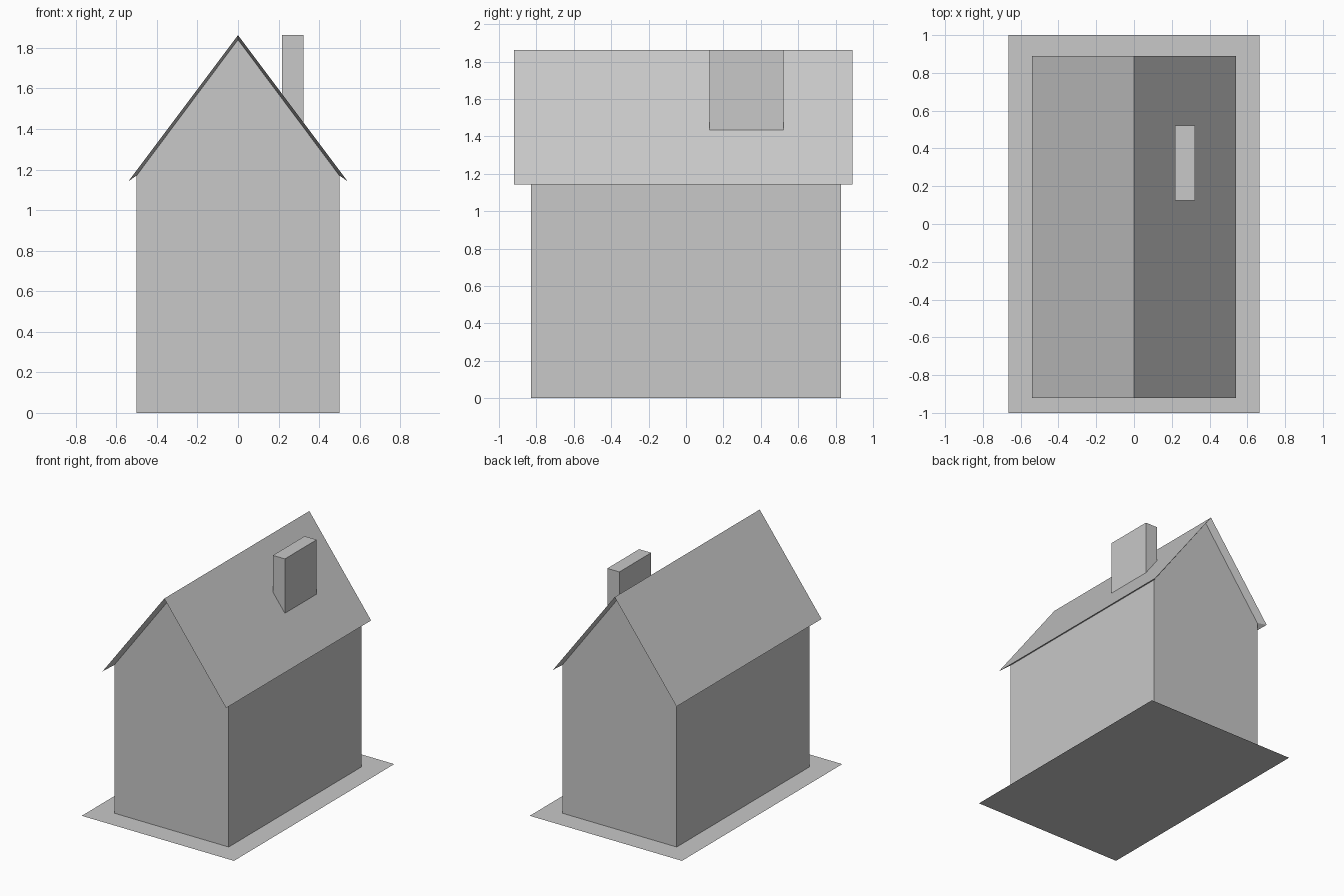
import bpy
import bmesh

cube = bpy.data.objects.get("Cube")
if cube:
    bpy.data.objects.remove(cube, do_unlink=True)

COLOUR = (0.58, 0.58, 0.58, 1.0)
grey = bpy.data.materials.new("plain_grey")
grey.use_nodes = True
grey.diffuse_color = COLOUR
grey.node_tree.nodes["Principled BSDF"].inputs["Base Color"].default_value = COLOUR


def finish(name, bm, recalc=True):
    """Turn a bmesh into a named, flat-shaded object."""
    if recalc:
        bmesh.ops.recalc_face_normals(bm, faces=bm.faces)
    mesh = bpy.data.meshes.new(name)
    bm.to_mesh(mesh)
    bm.free()
    mesh.materials.append(grey)
    obj = bpy.data.objects.new(name, mesh)
    bpy.context.collection.objects.link(obj)
    return obj


def section(bm, points, y):
    """Place an (x, z) outline at depth y."""
    return [bm.verts.new((x, y, z)) for x, z in points]


def prism(name, points, front, back):
    """Closed solid from an (x, z) outline running from front to back."""
    bm = bmesh.new()
    a, b = section(bm, points, front), section(bm, points, back)
    bm.faces.new(a)
    bm.faces.new(b[::-1])
    for i in range(len(a)):
        j = (i + 1) % len(a)
        bm.faces.new((a[i], a[j], b[j], b[i]))
    return finish(name, bm)


# Main dimensions
WALL_X, WALL_Y, WALL_Z, GABLE_Z = 0.5, 0.83, 1.17, 1.84
EAVE_X, EAVE_Z, RIDGE_Z = 0.54, 1.143, 1.863
ROOF_FRONT, ROOF_BACK = -0.92, 0.89


def roof_z(x):
    return RIDGE_Z - (RIDGE_Z - EAVE_Z) * abs(x) / EAVE_X


# Ground plate: a single flat sheet
bm = bmesh.new()
bm.faces.new([bm.verts.new((x, y, 0)) for x, y in
              ((-0.665, -1), (0.665, -1), (0.665, 1), (-0.665, 1))])
finish("ground_plate", bm, recalc=False)

# House body with pointed gables
prism("walls", [(-WALL_X, 0), (WALL_X, 0), (WALL_X, WALL_Z),
                (0, GABLE_Z), (-WALL_X, WALL_Z)], -WALL_Y, WALL_Y)

# Roof: outer slopes, with soffits tapering back to the wall tops
bm = bmesh.new()
outer_line = [(-EAVE_X, EAVE_Z), (0, RIDGE_Z), (EAVE_X, EAVE_Z)]
inner_line = [(-WALL_X, WALL_Z), (0, GABLE_Z), (WALL_X, WALL_Z)]
outer = [section(bm, outer_line, y) for y in (ROOF_FRONT, ROOF_BACK)]
inner = [section(bm, inner_line, y) for y in (-WALL_Y, WALL_Y)]
for layer in (outer, inner):
    for i in range(2):
        bm.faces.new((layer[0][i], layer[0][i + 1],
                      layer[1][i + 1], layer[1][i]))
for end in range(2):
    for i in range(2):
        bm.faces.new((outer[end][i], outer[end][i + 1],
                      inner[end][i + 1], inner[end][i]))
for side in (0, 2):
    bm.faces.new((outer[0][side], outer[1][side],
                  inner[1][side], inner[0][side]))
finish("roof", bm)

# Chimney, its foot cut to the roof slope
LEFT, RIGHT = 0.217, 0.322
prism("chimney", [(LEFT, roof_z(LEFT) - 0.01), (RIGHT, roof_z(RIGHT) - 0.01),
                  (RIGHT, RIDGE_Z), (LEFT, RIDGE_Z)], 0.125, 0.522)
